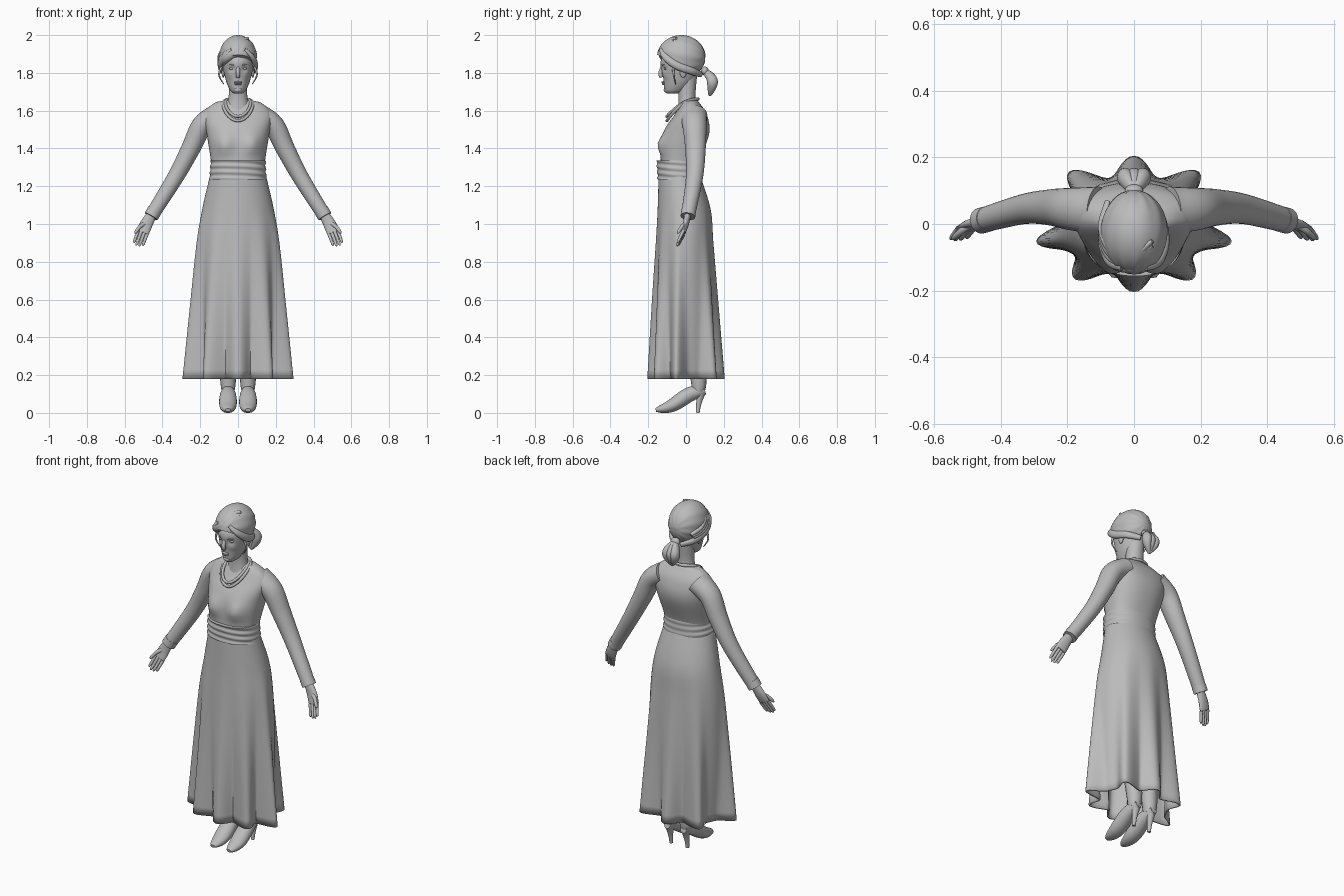
import bpy, bmesh, math
from mathutils import Vector

old = bpy.data.objects.get("Cube")
if old:
    bpy.data.objects.remove(old)

GREY = (.5, .5, .5, 1)
grey = bpy.data.materials.new("plain grey")
grey.use_nodes = True
grey.diffuse_color = GREY
grey.node_tree.nodes["Principled BSDF"].inputs["Base Color"].default_value = GREY


def finish(name, bm):
    bmesh.ops.recalc_face_normals(bm, faces=bm.faces)
    mesh = bpy.data.meshes.new(name)
    bm.to_mesh(mesh)
    bm.free()
    mesh.materials.append(grey)
    part = bpy.data.objects.new(name, mesh)
    bpy.context.collection.objects.link(part)
    bpy.ops.object.select_all(action='DESELECT')
    part.select_set(True)
    bpy.context.view_layer.objects.active = part
    bpy.ops.object.shade_smooth_by_angle(angle=math.radians(50))
    return part


def smooth(rows, steps):
    """Spline through rows of numbers."""
    rows = [Vector(row) for row in rows]
    last = len(rows) - 1
    result = []
    for i in range(last):
        p, q = rows[i], rows[i + 1]
        leave = (q - rows[max(i - 1, 0)]) / 2
        arrive = (rows[min(i + 2, last)] - p) / 2
        for j in range(steps):
            t = j / steps
            result.append(p + leave * t + (3 * (q - p) - 2 * leave - arrive) * t**2
                          + (2 * (p - q) + leave + arrive) * t**3)
    return result + [rows[last]]


def skin(name, rings, caps=True):
    bm = bmesh.new()
    rings = [[bm.verts.new(point) for point in ring] for ring in rings]
    for low, high in zip(rings, rings[1:]):
        for i in range(len(low)):
            bm.faces.new((low[i - 1], low[i], high[i], high[i - 1]))
    if caps:
        bm.faces.new(rings[0])
        bm.faces.new(rings[-1])
    return finish(name, bm)


def body(name, rows, shape=None, sides=64, steps=6, power=1, caps=True):
    """Stack of level ovals; each row is height, half width, front y, back y."""
    rings = []
    for z, half, front, back in smooth(rows, steps):
        ring = []
        for i in range(sides):
            turn = math.tau * i / sides
            c, s = math.cos(turn), math.sin(turn)
            point = Vector((half * math.copysign(abs(c)**power, c),
                            (front + back) / 2 + (back - front) / 2 * math.copysign(abs(s)**power, s),
                            z))
            if shape:
                shape(point, turn)
            ring.append(point)
        rings.append(ring)
    return skin(name, rings, caps)


def tube(name, path, start, end, side=1, swell=0, flat=(1, 1), ref=(0, 1, 0), rounded=False, sides=16):
    """Tube along a path; flat scales the radius across ref from start to end."""
    points = smooth(path, 6)
    last = len(points) - 1
    rings = []
    for i, centre in enumerate(points):
        u = i / last
        along = (points[min(i + 1, last)] - points[max(i - 1, 0)]).normalized()
        deep = Vector(ref)
        deep = (deep - along * deep.dot(along)).normalized()
        radius = start + (end - start) * u + swell * math.sin(math.pi * u)
        if rounded:
            radius *= math.sqrt(max(.05, 1 - max(0, u * 4 - 3)**2))
        wide = along.cross(deep) * (flat[0] + (flat[1] - flat[0]) * u)
        ring = []
        for j in range(sides):
            turn = math.tau * j / sides
            point = centre + (deep * math.cos(turn) + wide * math.sin(turn)) * radius
            point.x *= side
            ring.append(point)
        rings.append(ring)
    return skin(name, rings)


def ball(name, centre, radii):
    bm = bmesh.new()
    bmesh.ops.create_uvsphere(bm, u_segments=20, v_segments=14, radius=1)
    for vert in bm.verts:
        vert.co = Vector(centre) + Vector(a * b for a, b in zip(vert.co, radii))
    return finish(name, bm)


def bump(point, x, z, size, depth):
    """Push a mirrored pair of soft bumps forward from the front."""
    if point.y < -.02:
        away = (abs(point.x) - x)**2 + (point.z - z)**2
        point.y -= depth * math.exp(-away / size**2)


# Long skirt gathered into eight deep folds at the hem
FOLDS = [math.radians(a) for a in (-90, -55, -16, 51, 90, 129, 196, 235)]


def pleat(point, turn):
    fall = max(0, 1.12 - point.z)
    near = min(abs((turn - fold + math.pi) % math.tau - math.pi) for fold in FOLDS)
    scale = 1 - .36 * fall**1.3 * (1 - math.exp(-(near / .22)**2))
    point.x *= scale
    point.y *= scale


skirt = body("skirt", [(.18, .305, -.205, .205), (.6, .26, -.18, .17), (.9, .225, -.16, .145),
                       (1.08, .19, -.15, .13), (1.27, .145, -.145, .07)],
             pleat, sides=144, caps=False)
wall = skirt.modifiers.new("cloth thickness", 'SOLIDIFY')
wall.thickness = .008


# Bodice with bust, and a draped sash around the waist
def bust(point, turn):
    bump(point, .075, 1.42, .05, .03)


def drape(point, turn):
    scale = 1 + .018 * math.sin(point.z * 190 + 2 * math.sin(turn + .6))
    point.x *= scale
    point.y *= scale


body("bodice", [(1.24, .146, -.14, .07), (1.32, .142, -.135, .07), (1.48, .166, -.12, .123),
                (1.58, .18, -.06, .11), (1.64, .125, -.025, .072), (1.655, .06, -.01, .06)],
     bust, power=.86)
body("sash", [(1.235, .15, -.15, .076), (1.335, .145, -.155, .074)], drape, steps=24, power=.9)


# Neck and head, with sunken eye sockets and raised cheeks
def features(point, turn):
    bump(point, .034, 1.823, .015, -.012)
    bump(point, .045, 1.785, .02, .005)


body("neck", [(1.6, .075, -.045, .065), (1.67, .05, -.04, .05), (1.8, .05, -.05, .06)])
body("head", [(1.69, .02, -.1, -.045), (1.71, .043, -.114, 0), (1.77, .067, -.12, .05),
              (1.87, .08, -.132, .075), (1.96, .03, -.06, .02)], features, steps=10)
tube("nose", [(0, -.122, 1.84), (0, -.135, 1.8), (0, -.13, 1.776)], .006, .009, swell=.004)
ball("upper_lip", (0, -.12, 1.75), (.022, .01, .006))
ball("lower_lip", (0, -.118, 1.741), (.019, .01, .006))
ball("chin", (0, -.105, 1.71), (.02, .013, .014))

# Hair cap, combed in grooves and trimmed along a sloping hairline
bm = bmesh.new()
bmesh.ops.create_uvsphere(bm, u_segments=96, v_segments=40, radius=1)
for vert in bm.verts:
    x, y, z = vert.co
    groove = 1 + .012 * math.sin(11 * math.atan2(z, x) + 3 * y)
    vert.co = (x * .1 * groove, y * .127 * groove - .025, z * .116 + 1.884)
bmesh.ops.bisect_plane(bm, geom=bm.verts[:] + bm.edges[:] + bm.faces[:],
                       plane_co=(0, -.03, 1.835), plane_no=(0, .5, 1), clear_inner=True)
bmesh.ops.holes_fill(bm, edges=[edge for edge in bm.edges if edge.is_boundary])
finish("hair_cap", bm)

# Fringe swept across the brow in stacked locks
for i in range(4):
    lift = Vector((0, 1, 1)) * i * .013
    sweep = [Vector(p) + lift for p in ((.055, -.09, 1.945), (0, -.13, 1.92), (-.06, -.115, 1.88),
                                        (-.09, -.05, 1.845), (-.08, .03, 1.82))]
    tube(f"fringe_lock_{i + 1}", sweep, .006, .006, swell=.012, flat=(1.3, 1.3))

for side, word in ((1, "left"), (-1, "right")):
    # Side waves, loose strands and facial details
    tube(word + "_side_wave", [(.035, -.13, 1.925), (.075, -.11, 1.885), (.092, -.05, 1.84),
                               (.075, .03, 1.81), (.02, .08, 1.79)],
         .008, .01, side, swell=.006, flat=(1.4, 1.4), ref=(1, 0, 0))
    tube(word + "_loose_strand", [(.08, -.07, 1.85), (.1, -.065, 1.79), (.075, -.055, 1.74)],
         .008, .002, side)
    tube(word + "_brow", [(.014, -.127, 1.838), (.04, -.118, 1.845), (.062, -.092, 1.838)],
         .005, .002, side)
    ball(word + "_eye", (side * .033, -.108, 1.823), (.014, .009, .007))
    ball(word + "_ear", (side * .078, -.015, 1.805), (.009, .018, .03))

    # Sleeve with a turned cuff
    wrist = Vector((.46, .01, 1.04))
    tube(word + "_sleeve", [(.11, .04, 1.575), (.19, .045, 1.52), (.25, .05, 1.4),
                            (.33, .045, 1.25), wrist],
         .073, .036, side, flat=(.85, 1), sides=28)
    tube(word + "_cuff", [wrist + Vector((-.02, .005, .034)), wrist], .039, .039, side, sides=28)

    # Open hand, palm forward
    knuckles = Vector((.505, -.013, .955))
    across = Vector((.88, 0, .45))
    reach = Vector((.027, -.036, -.073))
    tube(word + "_palm", [wrist + Vector((-.01, 0, .02)), (.485, 0, 1), knuckles],
         .02, .01, side, flat=(1.1, 3.3))
    for i, long in enumerate((.8, .95, 1, .9)):
        base = knuckles + across * (i - 1.5) * .017
        tube(f"{word}_finger_{i + 1}", [base, base + reach * long / 2, base + reach * long],
             .009, .007, side, rounded=True)
    tube(word + "_thumb", [(.488, 0, 1.005), (.52, -.022, .985), (.546, -.045, .95)],
         .012, .008, side, rounded=True)

    # Lower leg and high-heeled shoe
    ankle = Vector((.053, .065, .2))
    tube(word + "_leg", [ankle - Vector((0, 0, .09)), ankle, (.06, .03, .5)], .032, .055, side)
    tube(word + "_shoe", [(.053, -.16, .015), (.053, -.08, .036), (.053, .02, .098),
                          (.053, .1, .122)],
         .009, .025, side, swell=.022, flat=(1.6, .8), ref=(0, 0, 1), sides=24)
    tube(word + "_heel", [(.053, .08, .11), (.053, .068, .05), (.053, .062, 0)], .026, .01, side,
         swell=-.004)

# Low ponytail made of a few overlapping locks
ball("hair_tie", (0, .1, 1.81), (.028, .02, .024))
for i in (-1, 0, 1):
    spread = Vector((i * .024, 0, 0))
    tube(f"ponytail_lock_{i + 2}", [(0, .095, 1.815), spread + Vector((0, .135, 1.77)),
                                    spread + Vector((0, .138, 1.73)), (0, .125, 1.68)],
         .012, .006, swell=.02, flat=(.85, .85))

# Two necklace strands hanging to the front
for i, (half, drop) in enumerate(((.078, .115), (.066, .092))):
    loop = []
    for j in range(25):
        turn = math.tau * j / 24
        front = (1 - math.cos(turn)) / 2
        loop.append((half * math.sin(turn), .064 - .165 * front, 1.662 - drop * front**2))
    tube(f"necklace_{i + 1}", loop, .008, .008, ref=(0, .5, 1))
